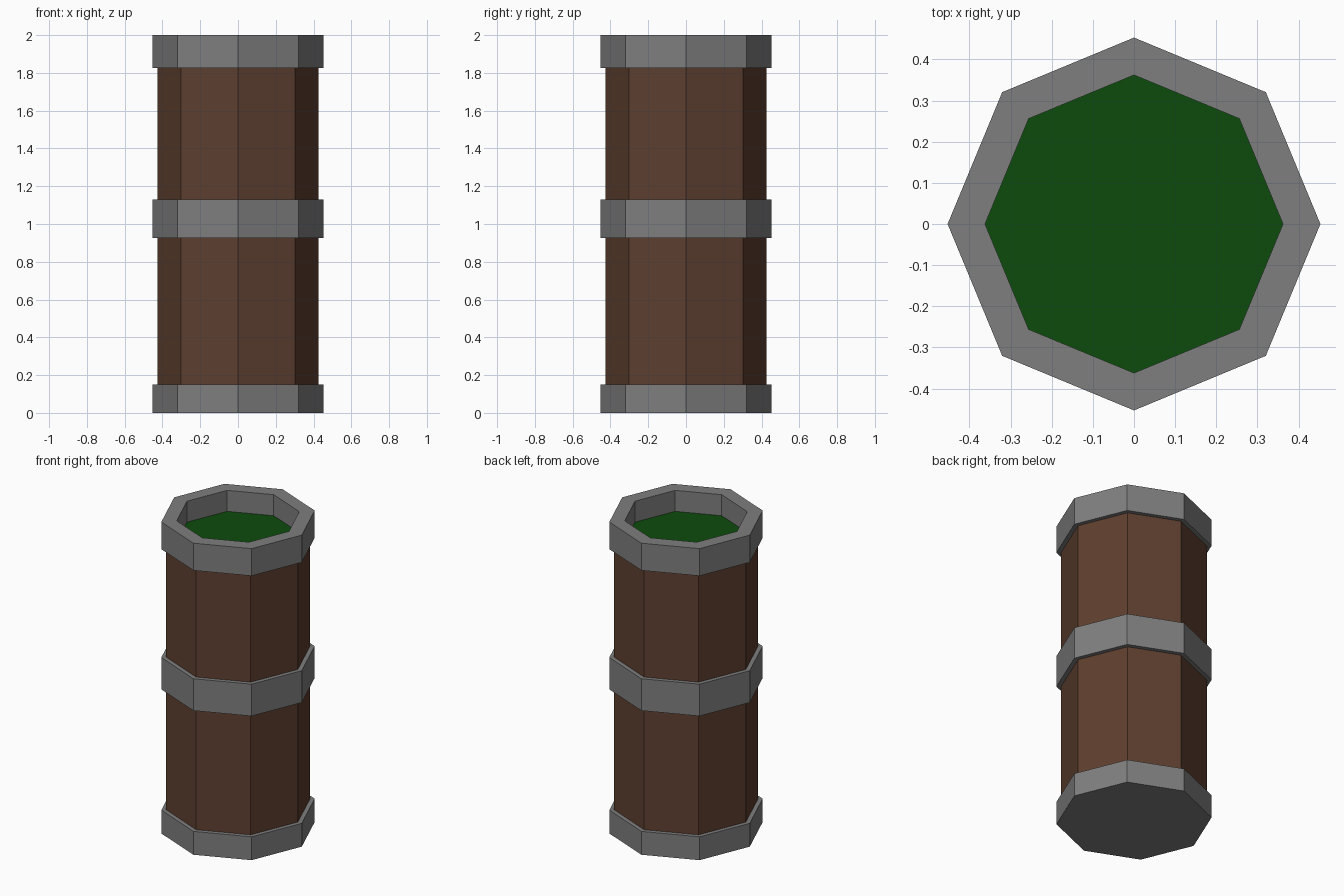
import bpy
import bmesh
from math import cos, sin, tau

SIDES = 8
R_BAND, R_BODY, R_INNER = 0.453, 0.425, 0.362
Z_LIQUID = 1.865

cube = bpy.data.objects.get("Cube")
if cube:
    bpy.data.objects.remove(cube, do_unlink=True)


def make_material(name, color):
    mat = bpy.data.materials.new(name)
    mat.use_nodes = True
    mat.diffuse_color = (*color, 1)
    bsdf = next(n for n in mat.node_tree.nodes if n.type == "BSDF_PRINCIPLED")
    bsdf.inputs["Base Color"].default_value = (*color, 1)
    return mat


def lathe(name, profile, mat, closed=False, cap_start=False):
    """Turn an (r, z) profile into a flat-sided part with corners on the axes."""
    bm = bmesh.new()
    rings = [[bm.verts.new((r * cos(tau * i / SIDES), r * sin(tau * i / SIDES), z))
              for i in range(SIDES)] for r, z in profile]
    pairs = list(zip(rings, rings[1:]))
    if closed:
        pairs.append((rings[-1], rings[0]))
    for low, high in pairs:
        for i in range(SIDES):
            j = (i + 1) % SIDES
            bm.faces.new((low[i], low[j], high[j], high[i]))
    if cap_start:
        bm.faces.new(rings[0][::-1])
    return finish(name, bm, mat)


def finish(name, bm, mat):
    mesh = bpy.data.meshes.new(name)
    bm.to_mesh(mesh)
    bm.free()
    mesh.materials.append(mat)
    obj = bpy.data.objects.new(name, mesh)
    bpy.context.collection.objects.link(obj)
    return obj


def band_profile(bottom, top, inner):
    return [(R_BAND, bottom), (R_BAND, top), (inner, top), (inner, bottom)]


wood = make_material("brown_wood", (0.112, 0.050, 0.029))
metal = make_material("grey_metal", (0.21, 0.21, 0.21))
green = make_material("green_liquid", (0.004, 0.07, 0.004))

# Wooden body between the end bands
lathe("body", [(R_BODY, 0.15), (R_BODY, 1.825)], wood)

# Closed base, middle band and open rim
lathe("base_band", [(R_BAND, 0), (R_BAND, 0.15), (R_BODY, 0.15)], metal, cap_start=True)
lathe("middle_band", band_profile(0.925, 1.13, R_BODY), metal, closed=True)
lathe("rim_band", band_profile(1.825, 2, R_INNER), metal, closed=True)

# Liquid surface sunk inside the rim
bm = bmesh.new()
bm.faces.new([bm.verts.new((R_INNER * cos(tau * i / SIDES), R_INNER * sin(tau * i / SIDES),
                            Z_LIQUID)) for i in range(SIDES)])
finish("liquid", bm, green)
